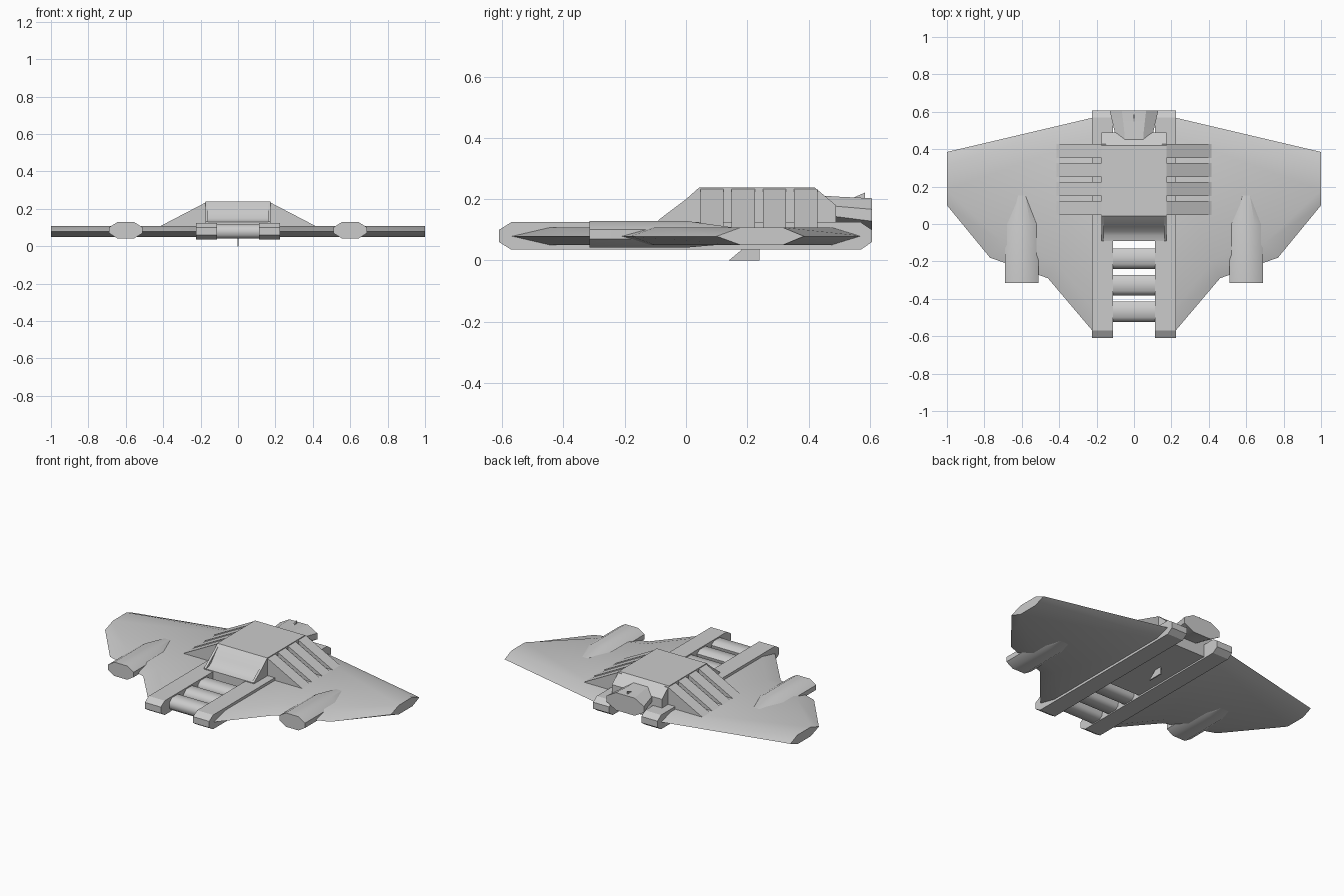
import bpy, bmesh, math

if "Cube" in bpy.data.objects:
    bpy.data.objects.remove(bpy.data.objects["Cube"])


def finish(name, bm, smooth=None):
    bmesh.ops.recalc_face_normals(bm, faces=bm.faces)
    me = bpy.data.meshes.new(name)
    bm.to_mesh(me)
    bm.free()
    ob = bpy.data.objects.new(name, me)
    bpy.context.collection.objects.link(ob)
    if smooth:
        bpy.ops.object.select_all(action='DESELECT')
        ob.select_set(True)
        bpy.context.view_layer.objects.active = ob
        bpy.ops.object.shade_smooth_by_angle(angle=math.radians(smooth))
    return ob


def loft(name, rings, smooth=None):
    """Closed solid through rings of equal point count."""
    bm = bmesh.new()
    loops = [[bm.verts.new(p) for p in r] for r in rings]
    n = len(loops[0])
    for a, b in zip(loops, loops[1:]):
        for i in range(n):
            j = (i + 1) % n
            bm.faces.new((a[i], a[j], b[j], b[i]))
    bm.faces.new(loops[0])
    bm.faces.new(loops[-1])
    return finish(name, bm, smooth)


def side_prism(name, yz, x0, x1, smooth=None):
    return loft(name, [[(x, y, z) for y, z in yz] for x in (x0, x1)], smooth)


def octagon(cx, y, z0, z1, rx, c=0.5):
    """Chamfered section facing along y."""
    cz, rz = (z0 + z1) / 2, (z1 - z0) / 2
    pts = [(1, -.35), (1, .35), (c, 1), (-c, 1), (-1, .35), (-1, -.35), (-c, -1), (c, -1)]
    return [(cx + u * rx, y, cz + v * rz) for u, v in pts]


outline = [(.15, .585), (1, .385), (1, .10), (.77, -.18), (.46, -.29), (.21, -.585), (.15, -.585)]
inset = [(.15, .49), (1, .315), (1, .18), (.70, -.10), (.42, -.20), (.21, -.46), (.15, -.46)]
rail = [(-.61, .06), (-.57, .035), (.57, .035), (.607, .06),
        (.607, .10), (.57, .125), (-.57, .125), (-.61, .10)]

for s, side in ((1, 'right'), (-1, 'left')):
    # bevel-edged wing
    loft(f'wing_{side}', [[(s * x, y, z) for x, y in pts] for pts, z in
                          ((inset, .05), (outline, .079), (inset, .108))], 30)
    # long hull rail
    side_prism(f'hull_rail_{side}', rail, s * .113, s * .225)
    # wing pod with tapered tail
    loft(f'wing_pod_{side}', [octagon(s * .6, -.315, .042, .129, .09),
                              octagon(s * .6, 0, .042, .129, .09),
                              octagon(s * .6, .21, .06, .10, .02)], 35)
    # sloped radiator ribs
    for i in range(4):
        y = .047 + i * .102
        tri = [(.15, .10), (.43, .10), (.175, .233), (.15, .233)]
        loft(f'rib_{side}_{i + 1}', [[(s * x, yy, z) for x, z in tri] for yy in (y, y + .076)])
    # cabin cheek beside the windshield
    side_prism(f'cabin_cheek_{side}', [(-.09, .10), (-.09, .132), (0, .20), (.043, .238), (.1, .238), (.1, .10)],
               s * .16, s * .175)

# cabin with curved windshield
side_prism('cabin', [(-.09, .10), (-.09, .13), (-.06, .137), (-.04, .15), (-.015, .178), (.01, .208),
                     (.043, .238), (.42, .238), (.49, .18), (.49, .10)], -.162, .162, 30)
side_prism('cabin_shell', [(.043, .10), (.043, .238), (.42, .238), (.49, .18), (.49, .10)], -.175, .175)
# belly floor between the rails
side_prism('belly_floor', [(-.09, .045), (-.09, .12), (.49, .12), (.49, .045)], -.12, .12)

# cross rungs at the nose
for i in range(3):
    y = -.185 - i * .142
    sec = [(-.055, .06), (-.035, .042), (.03, .042), (.05, .06),
           (.055, .10), (.03, .117), (-.03, .117), (-.055, .095)]
    side_prism(f'nose_rung_{i + 1}', [(y + a, z) for a, z in sec], -.118, .118, 50)

# flared rear engine
loft('engine', [octagon(0, .42, .12, .213, .095), octagon(0, .50, .11, .208, .105),
                octagon(0, .607, .092, .203, .13)], 30)

# thin fins under the belly and on the engine
side_prism('belly_fin', [(.14, 0), (.24, 0), (.24, .05), (.20, .05)], -.004, .004)
side_prism('engine_fin', [(.535, .20), (.585, .222), (.585, .20)], -.004, .004)
